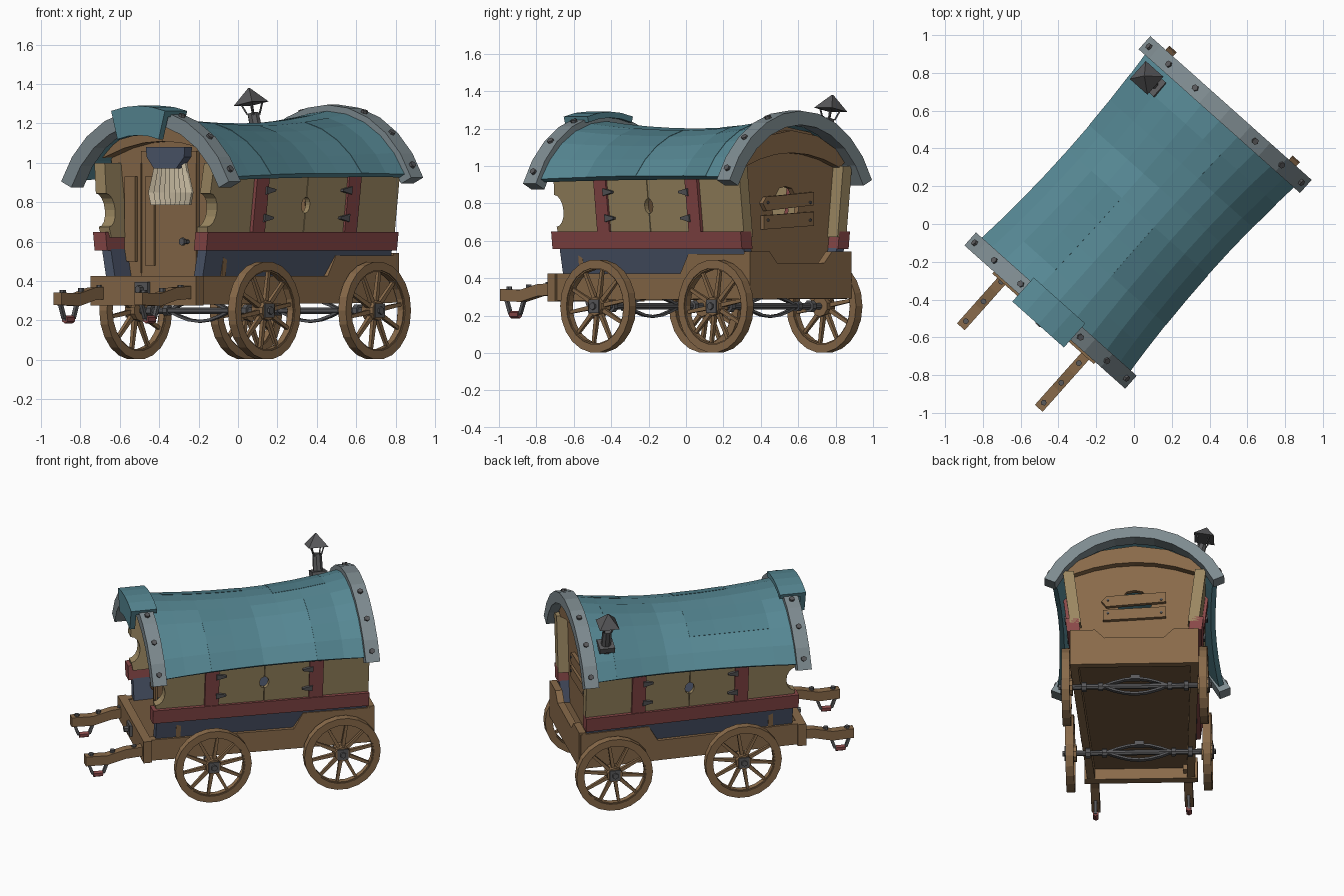
import bpy, bmesh, math
from mathutils import Matrix, Vector
from math import sin, cos, pi

if "Cube" in bpy.data.objects:
    bpy.data.objects.remove(bpy.data.objects["Cube"])

# The wagon is built along its own y axis, then turned into place
PLACE = Matrix.Rotation(math.radians(-41.7), 4, 'Z') @ Matrix.Translation((-.025, 0, 0))
COL = dict(teal=(.095, .25, .30), teal_dark=(.082, .22, .265), steel=(.21, .26, .28), khaki=(.33, .245, .12),
           brown=(.25, .145, .068), dark=(.17, .10, .048), red=(.25, .065, .065), blue=(.075, .095, .15),
           cream=(.58, .50, .36), iron=(.10, .10, .105))

def mat(c):
    m = bpy.data.materials.get(c) or bpy.data.materials.new(c)
    m.diffuse_color = (*COL[c], 1)
    m.use_nodes = True
    m.node_tree.nodes["Principled BSDF"].inputs["Base Color"].default_value = m.diffuse_color
    return m

def add(name, c, *pieces, loop=False):
    """Each piece is a list of closed rings that are skinned together."""
    bm = bmesh.new()
    for rings in pieces:
        vs = [[bm.verts.new(p) for p in r] for r in rings]
        for a, b in zip(vs, vs[1:] + vs[:1]) if loop else zip(vs, vs[1:]):
            for i in range(len(a)):
                j = (i + 1) % len(a)
                bm.faces.new((a[i], a[j], b[j], b[i]))
        if not loop:
            bm.faces.new(vs[0]); bm.faces.new(vs[-1])
    bmesh.ops.recalc_face_normals(bm, faces=bm.faces)
    me = bpy.data.meshes.new(name)
    bm.to_mesh(me); bm.free()
    o = bpy.data.objects.new(name, me)
    me.materials.append(mat(c))
    bpy.context.collection.objects.link(o)
    o.matrix_world = PLACE
    return o

def mir(rings): return [[(-p[0], p[1], p[2]) for p in r] for r in rings]
def both(*ps): return [q for p in ps for q in (p, mir(p))]
def slab(xz, y0, y1): return [[(x, y, z) for x, z in xz] for y in (y0, y1)]
def box(x0, x1, y0, y1, z0, z1): return slab([(x0, z0), (x1, z0), (x1, z1), (x0, z1)], y0, y1)

def rod(p, q, r, r2=None, n=6):
    p, q = Vector(p), Vector(q)
    m = (q - p).to_track_quat('Z', 'Y')
    return [[c + m @ Vector((s * cos(2*pi*(i+.5)/n), s * sin(2*pi*(i+.5)/n), 0)) for i in range(n)]
            for c, s in ((p, r), (q, r if r2 is None else r2))]

# Side panels: outline in (y, z), leaning and widening to the back
def h(y): return .365 + .035 * (y + .64)
def wall(yz, t, off=0, lean=.12, z0=.65):
    out = lambda y, z: h(y) + off + lean * (z - z0)
    return [[(out(y, z) - d, y, z) for y, z in yz] for d in (0, t)]
def rect(a, b, c, d): return [(a, c), (b, c), (b, d), (a, d)]

notch = [(-.62 + .06 * sin(pi*i/8), .76 + .085 * cos(pi*i/8)) for i in range(9)]
add("side_walls", 'khaki', *both(
    wall([(-.22, .62), (-.22, 1.0), (-.61, 1.0)] + notch + [(-.61, .62)], .07),
    wall(rect(.40, .76, .62, 1.0), .07), wall(rect(-.22, .40, .93, 1.0), .07)))
hole = [(.08 - .028 * sin(pi*i/8), .785 + .04 * cos(pi*i/8)) for i in range(9)]
add("shutters", 'khaki', *both(
    wall([(-.22, .64), (-.22, .94), (.078, .94)] + [(y - .002, z) for y, z in hole] + [(.078, .64)], .03, .008),
    wall([(.38, .64), (.38, .94), (.082, .94)] + [(.162 - y, z) for y, z in hole] + [(.082, .64)], .03, .008)))
add("window_posts", 'red', *both(wall(rect(-.305, -.215, .63, .97), .08, .02),
                                 wall(rect(.37, .46, .63, .97), .08, .02)))
add("belt_rails", 'red', *both(wall(rect(-.64, .76, .555, .65), .085, .026)))
add("lower_walls", 'blue', *both(wall(rect(-.61, .75, .41, .57), .06, -.008, .2, .57)))
add("shutter_hinges", 'iron', *both(*[
    wall([(y, z - .02), (y + s*.065, z - .005), (y + s*.065, z + .006), (y, z + .02)], .02, .03)
    for y, s in ((-.235, 1), (.39, -1)) for z in (.72, .86)]))

# End walls, each with an arched top
front_top = [(.41, 1.02), (.34, 1.09), (.2, 1.16), (0, 1.19), (-.2, 1.16), (-.34, 1.09), (-.41, 1.02)]
add("front_wall", 'brown', slab([(-.34, .41), (.34, .41)] + front_top, -.48, -.45))
add("back_wall", 'brown', *both(slab([(0, .41), (.38, .41), (.41, 1.03), (.34, 1.10), (.2, 1.18), (0, 1.21),
    (0, .89), (.05, .88), (.11, .80), (.09, .69), (0, .68)], .66, .69)))
for nm, y0, y1 in (("front_arch", -.55, -.48), ("back_arch", .69, .735)):
    lo = [(x, .99 + .08 * (1 - (x/.39)**2)) for x in (-.39, -.26, -.13, 0, .13, .26, .39)]
    lift = .04 if y0 < 0 else 0
    add(nm, 'brown', slab([(x, z + lift) for x, z in lo] + [(x * 1.04, z) for x, z in front_top], y0, y1))
add("window_planks", 'brown', slab([(-.2, .79), (.18, .76), (.21, .80), (.18, .835), (-.2, .86)], .69, .715),
    slab([(-.2, .68), (.2, .66), (.2, .735), (-.2, .755)], .69, .715))
add("plank_nails", 'iron', *[rod((x, .71, z), (x, .722, z), .008) for x in (-.17, .17) for z in (.71, .805)])

# Front door with boards, knob and curtain
add("door", 'brown', box(-.19, .19, -.5, -.47, .42, 1.06))
add("door_boards", 'dark', box(-.19, -.182, -.503, -.49, .44, 1.0), box(.182, .19, -.503, -.49, .44, 1.0))
add("door_strips", 'brown', box(-.30, -.23, -.5, -.47, .5, .93), box(-.15, -.09, -.512, -.49, .48, .93))
add("door_knob", 'iron', rod((.13, -.50, .6), (.13, -.53, .6), .012), rod((.13, -.53, .6), (.13, -.55, .6), .02))
def cloth(z, w, d, n=16):
    top = [(.045 + w * (2*i/n - 1), -.54 - d * (i % 2), z) for i in range(n + 1)]
    return top + [(x, -.525, z) for x, y, z in reversed(top)]
add("curtain", 'cream', [cloth(1.05, .09, .015), cloth(.95, .115, .02), cloth(.85, .145, .025), cloth(.785, .13, .02)])
add("curtain_valance", 'blue', slab([(-.085, 1.08), (.18, 1.08), (.175, 1.03), (.12, .97), (-.03, .97), (-.08, 1.03)],
                                    -.58, -.525))

# Chassis: floor, side beams raised at the back, end boards
def chassis(y): return .34 + .047 * (y + .69)
side = [(-.69, .28), (.79, .29), (.79, .53), (.34, .53), (.28, .425), (-.69, .425)]
add("chassis_sides", 'brown', *both([[(chassis(y) - d, y, z) for y, z in side] for d in (0, .05)]))
add("chassis_front", 'brown', box(-.36, .36, -.695, -.64, .275, .425))
add("chassis_back", 'brown', slab([(-.408, .29), (.408, .29), (.408, .542), (.25, .542), (.19, .482), (-.19, .482),
    (-.25, .542), (-.408, .542)], .755, .80))
add("floor", 'dark', [[(-.33, -.66, z), (.33, -.66, z), (.39, .77, z), (-.39, .77, z)] for z in (.35, .42)])
add("front_bracket", 'iron', box(-.045, .045, -.712, -.68, .32, .395), rod((0, -.70, .357), (0, -.74, .357), .02))

# Shafts with bolts and hanging hooks, the right one set slightly forward
path = [(-.62, .345), (-.78, .335), (-.90, .305), (-1.04, .31)]
def shafts(*ps): return [[[(p[0], p[1] - (.024 if p[0] > 0 else -.024), p[2]) for p in r] for r in q]
                         for q in both(*ps)]
add("shafts", 'brown', *shafts([[(x, y, z + d) for x, d in ((.27, -.032), (.325, -.032), (.325, .032), (.27, .032))]
                                for y, z in path]))
add("shaft_bolts", 'iron', *shafts(*[rod((.297, y, z), (.297, y, z + .02), .016)
                                     for y, z in ((-1.0, .335), (-.86, .345), (-.72, .36))]))
add("shaft_hooks", 'iron', *shafts(*[rod((.297, a, b), (.297, c, d), .013, n=4) for a, b, c, d in
    ((-1.02, .29, -.99, .21), (-.99, .21, -.92, .21), (-.92, .21, -.89, .29))]))
add("hook_grips", 'red', *shafts(rod((.297, -.985, .205), (.297, -.925, .205), .02, n=6)))

# Wheels and axles
def ring(cx, cy, cz, r0, r1, t, n=22):
    return [[(cx + u, cy + r * cos(2*pi*i/n), cz + r * sin(2*pi*i/n))
             for u, r in ((-t, r0), (t, r0), (t, r1), (-t, r1))] for i in range(n)]
for end, cy in (("front", -.262), ("rear", .58)):
    for s, sd in ((1, "right"), (-1, "left")):
        nm, c = end + "_" + sd, Vector((s * .437, cy, .25))
        add(nm + "_wheel_rim", 'brown', ring(*c, .205, .249, .026), ring(*c, .198, .222, .019), loop=True)
        sp = []
        for k in range(10):
            d = Vector((0, cos(2*pi*k/10 + .16), sin(2*pi*k/10 + .16)))
            sp.append(rod(c + d * .03, c + d * .21, .017, .012, 4))
        add(nm + "_spokes", 'brown', *sp)
        X = Vector((s, 0, 0))
        add(nm + "_hub", 'brown', rod(c - X * .04, c + X * .03, .056, .05, 10))
        add(nm + "_hub_plate", 'iron', rod(c + X * .025, c + X * .038, .05, n=4),
            rod(c + X * .03, c + X * .05, .02, n=6))
    add(end + "_axle", 'iron', rod((-.43, cy, .25), (.43, cy, .25), .018, n=8),
        *both(rod((.31, cy, .25), (.34, cy, .25), .033, n=8), rod((.205, cy, .25), (.235, cy, .25), .028, n=8)))
    bow = [(-.21 + .07*i, .055 * sin(pi*i/6)) for i in range(7)]
    add(end + "_leaf_spring", 'iron', *[[[(x, cy + a, .25 + s*z + b) for a, b in
        ((-.014, -.007), (.014, -.007), (.014, .007), (-.014, .007))] for x, z in bow] for s in (1, -1)],
        box(-.03, .03, cy - .02, cy + .02, .295, .325))

# Sagging barrel roof, darker patches, end rims with bolts
def arc(hw, top, eave, a, off=0):
    s = top - eave
    R = (hw*hw + s*s) / (2*s)
    t = a * math.asin(hw / R)
    return (R + off) * sin(t), top - R + (R + off) * cos(t)
def shape(y):
    u = ((y - .06) / .68) ** 2
    return .497 + .034 * u, 1.20 + (.068 if y > .06 else .042) * u, .945 + .01 * y - .01 * u
def shell(ys, a0, a1, o, i, n=10, f=shape):
    A = [a0 + (a1 - a0) * k / n for k in range(n + 1)]
    out = []
    for y in ys:
        pts = [arc(*f(y), a, o) for a in A] + [arc(*f(y), a, i) for a in A[::-1]]
        out.append([(x, y, z) for x, z in pts])
    return out
ys = [-.63 + 1.38 * k / 8 for k in range(9)]
add("roof", 'teal', shell(ys, -1, 1, 0, -.035))
add("roof_patches", 'teal_dark', shell(ys[2:5], .2, 1, .002, -.01, 4), shell(ys[6:8], .2, 1, .002, -.01, 4),
    shell(ys[5:8], -1, 0, .002, -.01, 5), shell(ys[1:5], -.6, -.2, .002, -.01, 2))
for nm, y0, y1, p in (("front_rim", -.682, -.59, (.57, 1.275, .905)), ("back_rim", .707, .80, (.572, 1.295, .925))):
    add(nm, 'steel', shell([y0, y1], -1, 1, 0, -.075, 10, lambda y: p))
    bolts = []
    for a in (-.9, -.6, -.3, .3, .6, .9):
        (x, z), (x2, z2) = arc(*p, a, -.015), arc(*p, a, .01)
        bolts.append(rod((x, (y0 + y1)/2, z), (x2, (y0 + y1)/2, z2), .018))
    add(nm + "_bolts", 'iron', *bolts)

# Cloth folded over the front rim
P = lambda y: (.57, 1.27, .90)
add("rim_cover", 'teal', shell([-.735, -.565], -.25, .25, .02, -.012, 4, P),
    shell([-.735, -.70], -.25, .25, .018, -.13, 4, P))

# Stove chimney
base, top = Vector((-.38, .622, 1.08)), Vector((-.44, .622, 1.30))
add("chimney_base", 'iron', rod(base + Vector((-.005, 0, .03)), base + Vector((-.015, 0, .065)), .07, n=4))
add("chimney_pipe", 'iron', rod(base, base.lerp(top, .78), .034, .03, 8))
add("chimney_cap", 'iron', rod(top, top + Vector((-.015, 0, .08)), .09, .004, 4),
    *[rod(base.lerp(top, .75) + Vector((a, b, 0)), top + Vector((a*1.8, b*1.8, .005)), .005, n=4)
      for a in (-.022, .022) for b in (-.022, .022)])
